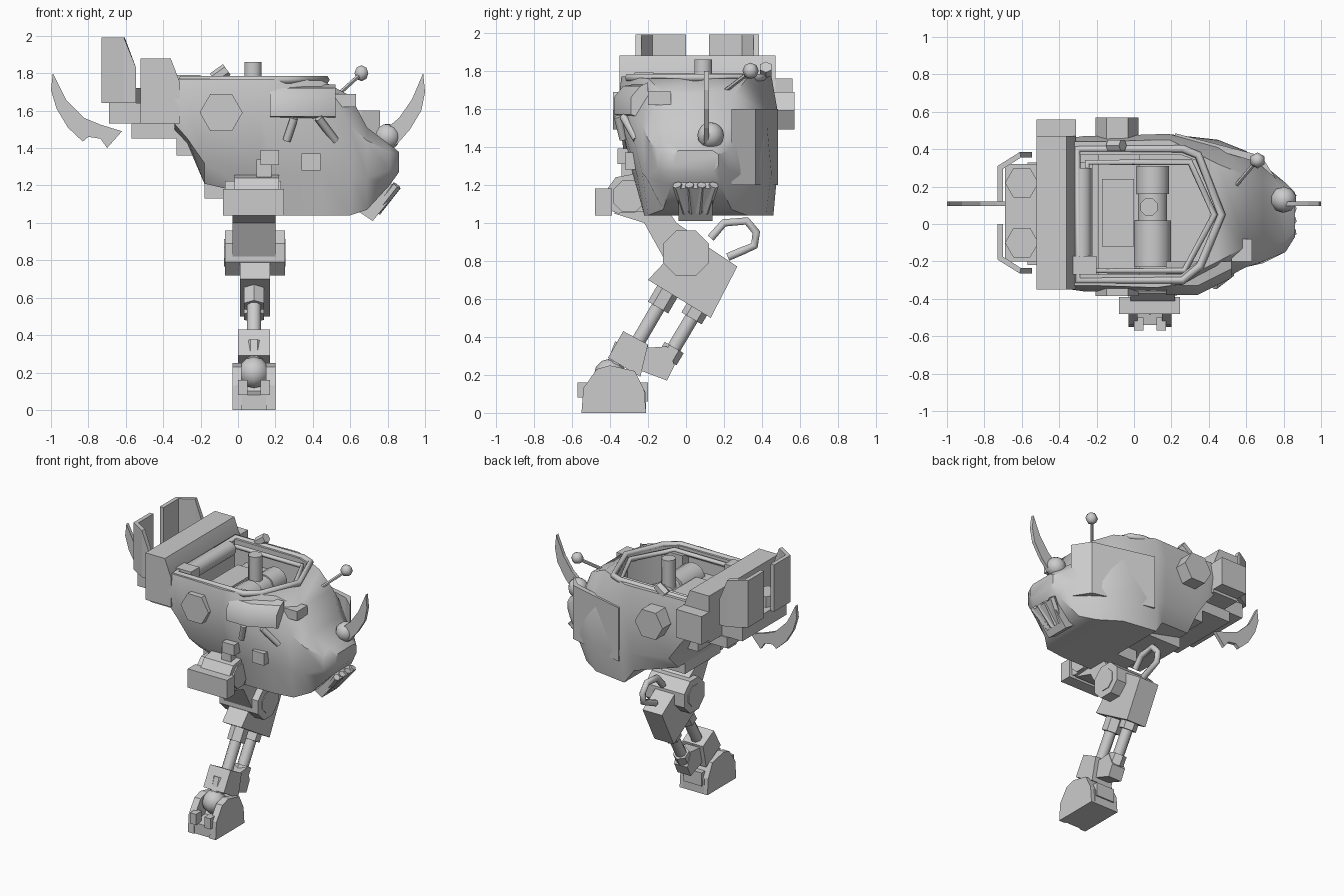
import bpy, bmesh, math
from mathutils import Vector

if "Cube" in bpy.data.objects:
    bpy.data.objects.remove(bpy.data.objects["Cube"])

CY = 0.06  # centre plane of the hull


def make(name, verts, faces, smooth=0):
    me = bpy.data.meshes.new(name)
    me.from_pydata([tuple(v) for v in verts], [], faces)
    bm = bmesh.new()
    bm.from_mesh(me)
    bmesh.ops.recalc_face_normals(bm, faces=bm.faces)
    bm.to_mesh(me)
    bm.free()
    ob = bpy.data.objects.new(name, me)
    bpy.context.collection.objects.link(ob)
    if smooth:
        shade(ob, smooth)
    return ob


def shade(ob, deg):
    bpy.ops.object.select_all(action='DESELECT')
    bpy.context.view_layer.objects.active = ob
    ob.select_set(True)
    bpy.ops.object.shade_smooth_by_angle(angle=math.radians(deg))


def loft(name, rings, smooth=0):
    n, m = len(rings[0]), len(rings)
    faces = [(i*n + j, i*n + (j+1) % n, (i+1)*n + (j+1) % n, (i+1)*n + j)
             for i in range(m-1) for j in range(n)]
    faces += [tuple(range(n)), tuple(range((m-1)*n, m*n))]
    return make(name, [v for r in rings for v in r], faces, smooth)


def prism(name, pts, axis, a, b, smooth=0):
    put = {'x': lambda p, d: (d, p[0], p[1]), 'y': lambda p, d: (p[0], d, p[1]),
           'z': lambda p, d: (p[0], p[1], d)}[axis]
    return loft(name, [[put(p, d) for p in pts] for d in (a, b)], smooth)


def box(name, x, y, z):
    return prism(name, [(x[0], y[0]), (x[1], y[0]), (x[1], y[1]), (x[0], y[1])], 'z', *z)


def rod(name, p, q, r, n=8, r2=None, smooth=0, turn=0.5):
    p, q = Vector(p), Vector(q)
    d = (q - p).normalized()
    u = d.cross(Vector((0, 0, 1)) if abs(d.z) < .9 else Vector((1, 0, 0))).normalized()
    v = d.cross(u)
    ang = [2*math.pi*(k+turn)/n for k in range(n)]
    return loft(name, [[c + (u*math.cos(a) + v*math.sin(a))*s for a in ang]
                       for c, s in ((p, r), (q, r if r2 is None else r2))], smooth)


def tube(name, pts, r, closed=False):
    cu = bpy.data.curves.new(name, 'CURVE')
    cu.dimensions = '3D'
    cu.bevel_depth, cu.bevel_resolution, cu.use_fill_caps = r, 1, True
    s = cu.splines.new('POLY')
    s.points.add(len(pts) - 1)
    for pt, c in zip(s.points, pts):
        pt.co = (*c, 1)
    s.use_cyclic_u = closed
    ob = bpy.data.objects.new(name, cu)
    bpy.context.collection.objects.link(ob)
    return ob


def ball(name, c, r, u=8, v=6, scale=(1, 1, 1)):
    bpy.ops.mesh.primitive_uv_sphere_add(segments=u, ring_count=v, radius=r, location=c)
    ob = bpy.context.object
    ob.name, ob.scale = name, scale
    shade(ob, 60)
    return ob


# hull: cross sections (x, then y of each side and z by level: top, side, low, bottom)
SECTIONS = [
    (-.34, (-.33, -.35, -.33, -.22), (.44, .46, .44, .32), (1.77, 1.66, 1.53, 1.50)),
    (-.27, (-.33, -.36, -.33, -.20), (.44, .47, .45, .33), (1.77, 1.62, 1.45, 1.42)),
    (-.18, (-.33, -.36, -.32, -.20), (.44, .47, .46, .35), (1.77, 1.60, 1.32, 1.21)),
    (.12, (-.34, -.36, -.29, -.22), (.45, .48, .47, .44), (1.77, 1.60, 1.28, 1.14)),
    (.19, (-.33, -.36, -.28, -.22), (.45, .48, .48, .46), (1.77, 1.60, 1.26, 1.04)),
    (.45, (-.20, -.31, -.26, -.22), (.32, .42, .45, .42), (1.76, 1.58, 1.26, 1.04)),
    (.60, (-.12, -.23, -.23, -.20), (.26, .37, .39, .32), (1.68, 1.52, 1.26, 1.04)),
    (.69, (-.12, -.20, -.21, -.12), (.22, .30, .32, .24), (1.51, 1.44, 1.24, 1.07)),
    (.81, (-.09, -.15, -.15, -.08), (.16, .22, .22, .18), (1.42, 1.38, 1.28, 1.20)),
    (.86, (-.04, -.07, -.07, -.04), (.14, .17, .17, .14), (1.38, 1.36, 1.30, 1.27)),
]
hull = loft("hull", [[(x, y, z) for y, z in zip(lo, zs)] +
                     [(x, y, z) for y, z in reversed(list(zip(hi, zs)))]
                     for x, lo, hi, zs in SECTIONS])
rim = [(-.29, -.27), (.25, -.27), (.34, -.2), (.45, .05), (.33, .34), (.25, .37), (-.29, .37)]
cutter = prism("cockpit_cutter", rim, 'z', 1.5, 2.0)
cutter.hide_render = True
mod = hull.modifiers.new("cockpit", 'BOOLEAN')
mod.object, mod.operation, mod.solver = cutter, 'DIFFERENCE', 'EXACT'
shade(hull, 38)
bpy.ops.object.modifier_apply(modifier="cockpit")
bpy.data.objects.remove(cutter)
shade(hull, 38)

# cockpit rims and contents
tube("outer_rim", [(x*1.04, (y-.05)*1.1+.05, 1.765) for x, y in rim], .022, True)
tube("inner_rim", [(-.25, -.25, 1.74), (.27, -.25, 1.74), (.43, .05, 1.74), (.30, .33, 1.74),
                   (-.25, .33, 1.74)], .018, True)
box("seat", (-.19, .03), (-.27, .37), (1.48, 1.62))
box("seat_cushion", (-.17, .0), (-.12, .24), (1.6, 1.66))
rod("seat_backrest", (-.28, -.2, 1.73), (-.28, .3, 1.73), .055, 10, smooth=40)
box("rim_latch", (-.34, -.2), (-.27, -.17), (1.72, 1.79))
rod("engine_drum", (.1, -.23, 1.6), (.1, .02, 1.6), .1, 12, smooth=40)
rod("engine_neck", (.1, .02, 1.6), (.1, .16, 1.6), .08, 12, smooth=40)
rod("engine_cap", (.1, .16, 1.6), (.1, .31, 1.6), .09, 12, smooth=40)
rod("engine_stack", (.08, .09, 1.62), (.08, .09, 1.86), .05, 8, smooth=50)
rod("side_mirror", (-.13, .42, 1.77), (-.06, .42, 1.82), .035, 6)

# side hexagon bosses
rod("hex_boss_left", (-.09, .42, 1.59), (-.09, .57, 1.59), .115, 6, turn=0)
rod("hex_boss_right", (-.09, -.3, 1.59), (-.09, -.385, 1.59), .115, 6, turn=0)

# rear bulkhead and engine bay
prism("rear_bulkhead", [(-.52, 1.53), (-.52, 1.88), (-.36, 1.88), (-.31, 1.75), (-.31, 1.53)],
      'y', -.35, .47, 30)
box("bulkhead_side_box", (-.52, -.31), (.45, .56), (1.55, 1.76))
prism("rear_undertray", [(-.57, 1.53), (-.57, 1.45), (-.33, 1.45), (-.33, 1.36), (-.22, 1.36),
                         (-.22, 1.53)], 'y', -.22, .33)
box("rear_belly", (-.18, .13), (-.15, .27), (1.13, 1.3))
box("exhaust_mount", (-.69, -.5), (-.2, .32), (1.53, 1.64))
for s, side in ((1, "left"), (-1, "right")):
    rod("exhaust_pipe_" + side, (-.6, CY + s*.16, 1.6), (-.6, CY + s*.16, 1.72), .09, 6)
    # wrap-around exhaust shield
    path = [(-.73, .06), (-.73, .25), (-.61, .325), (-.545, .325)]
    inner = [(-.70, .06), (-.70, .235), (-.605, .295), (-.545, .295)]
    top = (1.99, 1.99, 1.99, 1.83)
    ring = [[(x, CY+s*y, 1.64), (x, CY+s*y, t), (i, CY+s*j, t), (i, CY+s*j, 1.64)]
            for (x, y), (i, j), t in zip(path, inner, top)]
    loft("exhaust_shield_" + side, ring, 20)

# curved blades at both ends
nose = [(.99, 1.8), (1.0, 1.7), (.98, 1.6), (.92, 1.5), (.85, 1.42), (.72, 1.36), (.7, 1.42),
        (.8, 1.51), (.86, 1.56), (.93, 1.66)]
tail = [(-.99, 1.8), (-1.0, 1.71), (-.97, 1.61), (-.91, 1.51), (-.83, 1.435), (-.8, 1.46),
        (-.735, 1.45), (-.7, 1.4), (-.62, 1.49), (-.735, 1.525), (-.82, 1.56), (-.92, 1.66)]
prism("nose_blade", nose, 'y', .095, .12)
prism("tail_blade", tail, 'y', .095, .12)
ball("nose_blade_socket", (.80, .13, 1.46), .07, 10, 8)

# nose details
grille = [(.63, 1.07), (.72, 1.01), (.86, 1.18), (.78, 1.24)]
prism("nose_plate", grille, 'y', -.04, .14)
for k in range(4):
    y = -.03 + k*.05
    rod("nose_finger", (.74, .05 + (y-.045)*.7, 1.06), (.85, .05 + (y-.045)*1.3, 1.2), .025, 6)
rod("antenna_rod", (.54, .2, 1.69), (.65, .33, 1.79), .012, 6)
ball("antenna_knob", (.66, .34, 1.8), .043, 6, 4)
box("nose_lamp", (.52, .63), (-.2, -.08), (1.62, 1.69))
prism("left_cheek_panel", [(.22, .46), (.22, .485), (.68, .365), (.76, .24), (.66, .33)],
      'z', 1.2, 1.6)

# right-hand fairing with struts
loft("side_fairing", [[(x, -.2, 1.74), (x, y+.05, 1.72), (x, y, 1.66), (x, y, 1.57), (x, -.2, 1.54)]
                      for x, y in ((.17, -.38), (.34, -.38), (.52, -.29))], 40)
tube("fairing_strut_rear", [(.26, -.33, 1.44), (.3, -.36, 1.56)], .022)
tube("fairing_strut_front", [(.52, -.26, 1.44), (.43, -.33, 1.56)], .022)
box("side_lamp", (.34, .44), (-.32, -.24), (1.28, 1.37))

# hip
hip = [(-.48, 1.1), (-.42, 1.17), (-.37, 1.24), (-.26, 1.26), (-.2, 1.2), (-.2, 1.06), (-.36, 1.05)]
prism("hip_block", hip, 'x', -.02, .22)
box("hip_cover", (-.08, .245), (-.48, -.39), (1.04, 1.18))
rod("hip_disc", (-.07, -.3, 1.14), (.23, -.3, 1.14), .09, 8)
box("hip_stem", (.1, .18), (-.34, -.24), (1.22, 1.34))
box("hip_catch", (.12, .22), (-.36, -.26), (1.31, 1.39))
box("hip_bracket", (.02, .2), (-.24, .05), (1.04, 1.2))

# thigh, knee and shin
prism("thigh", [(-.38, 1.05), (-.2, 1.22), (-.05, 1.0), (.12, .88), (.04, .72), (-.12, .82),
                (-.22, 1.0)], 'x', -.03, .2)
rod("knee_disc", (-.07, .0, .84), (.25, .0, .84), .13, 8)
rod("knee_cap", (-.075, .0, .84), (.255, .0, .84), .08, 8)
prism("knee_housing", [(-.2, .70), (.13, .5), (.27, .77), (.12, .87), (-.05, .86)], 'x', .01, .17)
tube("knee_hose", [(.1, .13, .92), (.1, .2, 1.0), (.1, .32, 1.01), (.1, .37, .95), (.1, .36, .88),
                   (.1, .29, .85), (.1, .22, .82)], .024)
for name, top, end in (("shin_piston_front", (-.08, .67), (-.29, .31)),
                       ("shin_piston_rear", (.09, .6), (-.1, .28))):
    a, b = Vector((.085, *top)), Vector((.085, *end))
    rod(name, a, b, .04, 8, smooth=50)
    rod(name + "_upper_collar", a.lerp(b, .08), a.lerp(b, .32), .062, 6)
    rod(name + "_lower_collar", a.lerp(b, .8), b, .058, 6)
prism("ankle_block", [(-.41, .29), (-.33, .43), (-.2, .36), (-.24, .19)], 'x', 0, .17)
prism("ankle_link", [(-.24, .34), (-.1, .35), (-.06, .25), (-.1, .17), (-.26, .23)], 'x', .03, .14)
ball("ankle_ball", (.085, -.4, .2), .085, 8, 6)
rod("ankle_pin", (.085, -.33, .36), (.085, -.39, .2), .05, 8)

# foot: core, side walls and toe bumper
wall = [(-.55, 0), (-.54, .13), (-.47, .23), (-.4, .25), (-.27, .22), (-.22, .12), (-.21, 0)]
for x in (-.03, .15):
    prism("foot_wall", wall, 'x', x, x + .05)
prism("foot_core", [(-.54, 0), (-.54, .08), (-.42, .1), (-.36, .22), (-.27, .22), (-.21, .1),
                    (-.21, 0)], 'x', .0, .17)
for x in (0, .12):
    box("toe_bumper", (x, x + .05), (-.57, -.5), (.08, .16))
box("heel_bumper", (.01, .16), (-.24, -.2), (.06, .16))
